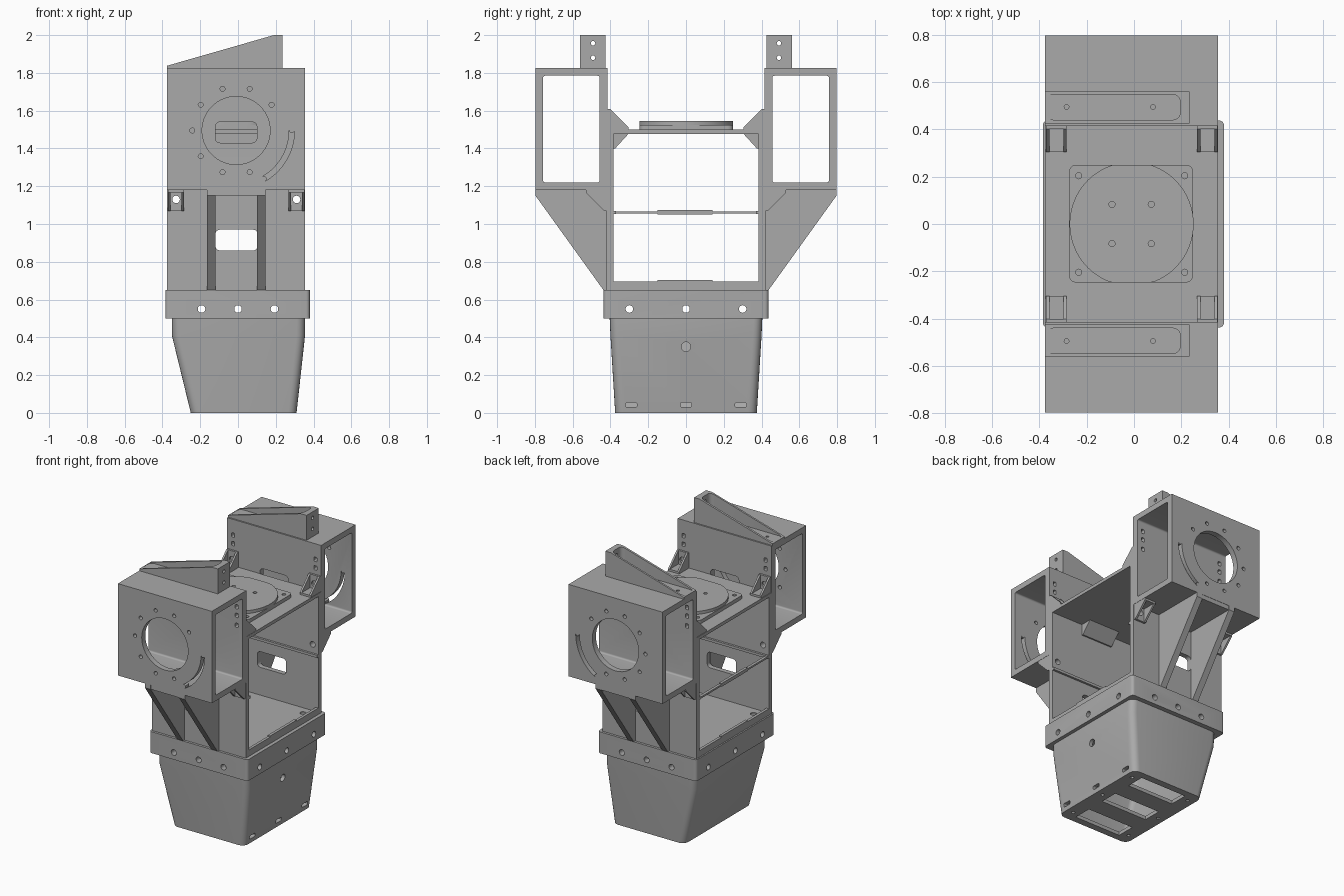
import bpy, bmesh, math
from mathutils import Vector

cube = bpy.data.objects.get("Cube")
if cube:
    bpy.data.objects.remove(cube)

GREY = (0.4, 0.4, 0.4, 1)
mat = bpy.data.materials.new("plain grey")
mat.use_nodes = True
mat.diffuse_color = GREY
mat.node_tree.nodes["Principled BSDF"].inputs["Base Color"].default_value = GREY

X0, X1, CX = -0.375, 0.355, -0.01   # body width and its middle
WALL, BOX = 0.385, 0.42             # inner faces of the side panel and of the side box


# ---- outline helpers (2D) ----
def circle(u, v, r, n=32):
    return [(u + r * math.cos(math.tau * i / n), v + r * math.sin(math.tau * i / n)) for i in range(n)]


def rrect(u0, u1, v0, v1, r=0.0, n=5):
    if r == 0:
        return [(u0, v0), (u1, v0), (u1, v1), (u0, v1)]
    pts = []
    corners = [(u1 - r, v1 - r), (u0 + r, v1 - r), (u0 + r, v0 + r), (u1 - r, v0 + r)]
    for q, (u, v) in enumerate(corners):
        for i in range(n + 1):
            a = math.pi / 2 * (q + i / n)
            pts.append((u + r * math.cos(a), v + r * math.sin(a)))
    return pts


def arc_slot(u, v, r, w, a0, a1, n=20):
    def polar(rad, a):
        return (u + rad * math.cos(a), v + rad * math.sin(a))

    def cap(a, start):
        c = polar(r, a)
        return [(c[0] + w * math.cos(start + math.pi * i / 6), c[1] + w * math.sin(start + math.pi * i / 6))
                for i in range(1, 6)]
    angles = [a0 + (a1 - a0) * i / n for i in range(n + 1)]
    outer = [polar(r + w, a) for a in angles]
    inner = [polar(r - w, a) for a in reversed(angles)]
    return outer + cap(a1, a1) + inner + cap(a0, a0 + math.pi)


# ---- solid helpers: a part is a list of lofts, each loft a list of 3D rings ----
def prism(pts, axis, a, b):
    place = {"X": lambda p, h: (h, p[0], p[1]),
             "Y": lambda p, h: (p[0], h, p[1]),
             "Z": lambda p, h: (p[0], p[1], h)}[axis]
    return [[place(p, h) for p in pts] for h in (a, b)]


def block(x0, x1, y0, y1, z0, z1):
    return prism(rrect(x0, x1, y0, y1), "Z", z0, z1)


def mesh_object(name, lofts):
    bm = bmesh.new()
    for rings in lofts:
        vs = [[bm.verts.new(Vector(p)) for p in ring] for ring in rings]
        n = len(vs[0])
        faces = [bm.faces.new(vs[0]), bm.faces.new(vs[-1])]
        for lo, hi in zip(vs, vs[1:]):
            for i in range(n):
                faces.append(bm.faces.new((lo[i], lo[(i + 1) % n], hi[(i + 1) % n], hi[i])))
        bmesh.ops.recalc_face_normals(bm, faces=faces)
    me = bpy.data.meshes.new(name)
    bm.to_mesh(me)
    bm.free()
    ob = bpy.data.objects.new(name, me)
    bpy.context.scene.collection.objects.link(ob)
    return ob


def part(name, solids, cuts=(), mirror=False):
    ob = mesh_object(name, solids)
    cutter = None
    if cuts:
        cutter = mesh_object(name + "_cutter", cuts)
        cutter.hide_render = True
        mod = ob.modifiers.new("cut", "BOOLEAN")
        mod.operation, mod.solver, mod.object = "DIFFERENCE", "EXACT", cutter
        mod.use_self = True
    if mirror:
        mod = ob.modifiers.new("mirror", "MIRROR")
        mod.use_axis = (False, True, False)
        mod.use_mirror_merge = False
    dg = bpy.context.evaluated_depsgraph_get()
    me = bpy.data.meshes.new_from_object(ob.evaluated_get(dg))
    ob.modifiers.clear()
    ob.data = me
    if cutter:
        bpy.data.objects.remove(cutter)
    me.materials.clear()
    me.materials.append(mat)
    bpy.ops.object.select_all(action="DESELECT")
    ob.select_set(True)
    bpy.context.view_layer.objects.active = ob
    bpy.ops.object.shade_smooth_by_angle(angle=math.radians(30))
    return ob


# ---- tapered hollow base ----
def tub(inset, levels):
    shape = {0: (-0.25, 0.31, 0.375), 0.41: (-0.35, 0.355, 0.4), 0.52: (-0.35, 0.355, 0.405)}
    rings = []
    for key, z in zip(shape, levels):
        x0, x1, y = shape[key]
        outline = rrect(x0 + inset, x1 - inset, -y + inset, y - inset, 0.045 - inset / 2)
        rings.append([(px, py, z) for px, py in outline])
    return rings


cuts = [tub(0.025, (0.025, 0.41, 0.6)), prism(circle(0, 0.35, 0.025), "X", 0.3, 0.42)]
for y in (-0.29, 0, 0.29):
    cuts.append(prism(rrect(y - 0.03, y + 0.03, 0.03, 0.055, 0.008), "X", 0.27, 0.4))
    cuts.append(block(-0.15, 0.21, y * 0.9 - 0.065, y * 0.9 + 0.065, -0.1, 0.1))
    for x in (-0.2, 0.26):
        cuts.append(prism(circle(x, y, 0.012, 12), "Z", -0.1, 0.1))
part("base_tub", [tub(0, (0, 0.41, 0.52))], cuts)

# ---- collar with screw holes ----
cuts = [prism(rrect(-0.345, 0.345, -0.395, 0.395, 0.03), "Z", 0.4, 0.8)]
for i in (-1, 0, 1):
    for s in (-1, 1):
        cuts.append(prism(circle(i * 0.193, 0.55, 0.02, 20), "Y", s * 0.39, s * 0.5))
        cuts.append(prism(circle(i * 0.3, 0.55, 0.02, 20), "X", s * 0.34, s * 0.45))
part("collar", [prism(rrect(-0.385, 0.38, -0.437, 0.437, 0.02), "Z", 0.5, 0.65)], cuts)

# ---- floor tray with raised rims ----
part("floor_tray", [block(X0, X1, -0.4, 0.4, 0.635, 0.665)],
     [prism(circle(x, s * 0.32, 0.02, 20), "Z", 0.655, 0.7) for x in (-0.3, 0.28) for s in (-1, 1)])
for name, x in (("left_floor_rim", X1 - 0.02), ("right_floor_rim", X0)):
    part(name, [block(x, x + 0.02, -WALL, WALL, 0.66, 0.695), block(x, x + 0.02, -0.15, 0.14, 0.69, 0.703)])

# ---- side panels, shared bracket hole positions ----
SCREW_X = (-0.328, 0.31)
slot = rrect(-0.12, 0.1, 1.43, 1.54, 0.025)
cuts = [prism(rrect(-0.12, 0.105, 0.86, 0.97, 0.025), "Y", 0.3, 0.5), prism(slot, "Y", 0.3, 0.5)]
cuts += [prism(circle(x, 1.13, 0.02, 20), "Y", 0.3, 0.5) for x in SCREW_X]
part("side_panel", [block(X0, X1, WALL, BOX, 0.645, 1.5)], cuts, mirror=True)

# ---- drawer ledges and cross rail ----
part("panel_ledge", [block(X0, X1, WALL - 0.015, WALL + 0.005, 1.052, 1.07)], mirror=True)
part("cross_rail", [block(X0, X0 + 0.02, -WALL, WALL, 1.055, 1.067),
                    block(X0, X0 + 0.02, -0.15, 0.14, 1.05, 1.073)])

# ---- sloping hood behind each panel slot ----
part("slot_hood", [prism([(0.3, 1.482), (WALL + 0.002, 1.482), (WALL + 0.002, 1.4), (WALL - 0.01, 1.4)],
                         "X", -0.13, 0.11)], mirror=True)

# ---- top deck, square mount and turntable ----
part("top_deck", [block(X0, X1, -0.415, 0.415, 1.477, 1.5)])
part("mount_plate", [prism(rrect(-0.275, 0.25, -0.247, 0.25, 0.03), "Z", 1.498, 1.525)],
     [prism(circle(CX + s * 0.224, t * 0.204, 0.013, 16), "Z", 1.4, 1.6) for s in (-1, 1) for t in (-1, 1)])
disc = [(u, max(-0.247, min(0.25, v))) for u, v in circle(CX, 0, 0.262, 80)]
part("turntable", [prism(disc, "Z", 1.523, 1.546)],
     [prism(circle(CX + s * 0.083, t * 0.083, 0.013, 16), "Z", 1.535, 1.6) for s in (-1, 1) for t in (-1, 1)])

# ---- side boxes with bearing opening, bolt circle and curved slot ----
CZ = 1.495
cuts = [prism(rrect(0.457, 0.757, 1.22, 1.785, 0.012), "X", -0.6, 0.6),
        prism(circle(CX, CZ, 0.18, 64), "Y", 0.7, 0.9),
        prism(arc_slot(CX, CZ, 0.295, 0.014, 0, -math.pi / 3), "Y", 0.7, 0.9),
        prism(slot, "Y", 0.4, 0.5)]
for i in range(1, 9):
    a = math.radians(36 * i)
    cuts.append(prism(circle(CX + 0.232 * math.cos(a), CZ + 0.232 * math.sin(a), 0.013, 16), "Y", 0.7, 0.9))
for x in SCREW_X:
    cuts += [prism(rrect(x - 0.012, x + 0.012, z, z + 0.03, 0.006), "Y", 0.4, 0.5) for z in (1.57, 1.64, 1.7)]
part("side_box", [block(X0, X1, BOX - 0.005, 0.797, 1.18, 1.825)], cuts, mirror=True)

# ---- support ribs under the boxes ----
rib = [(BOX - 0.005, 0.65), (0.437, 0.65), (0.797, 1.15), (0.797, 1.182), (BOX - 0.005, 1.182)]
for name, x in (("right_rib", -0.165), ("left_rib", 0.1)):
    part(name, [prism(rib, "X", x, x + 0.045)], mirror=True)
part("rib_cap", [block(-0.13, 0.11, BOX - 0.005, 0.795, 1.15, 1.182)], mirror=True)

# ---- hollow sloping fins on the boxes ----
fin = [(X0, 1.82), (0.235, 1.82), (0.235, 2.0), (0.19, 2.0), (X0, 1.838)]
cuts = [prism(rrect(-0.37, 0.195, 0.44, 0.547, 0.03), "Z", 1.838, 2.1)]
cuts += [prism(circle(0.492, z, 0.012, 16), "X", 0.15, 0.3) for z in (1.88, 1.957)]
cuts += [prism(circle(x, 0.495, 0.01, 12), "Z", 1.8, 1.85) for x in (-0.285, 0.08)]
part("top_fin", [prism(fin, "Y", 0.425, 0.56)], cuts, mirror=True)


# ---- cheeked corner brackets: on the deck and under the boxes ----
def bracket(name, x, y, z, sy, sz):
    leg, t, w = 0.11, 0.014, 0.086
    prof = [(0, 0), (leg, 0), (leg, t), (t, leg), (0, leg)]
    solid = prism([(y + sy * u, z + sz * v) for u, v in prof], "X", x - w / 2, x + w / 2)
    pocket = prism([(y + sy * u, z + sz * v) for u, v in ((t, t), (0.2, t), (0.2, 0.2), (t, 0.2))],
                   "X", x - w / 2 + 0.013, x + w / 2 - 0.013)
    hole_y = prism(circle(x, z + sz * 0.05, 0.02, 20), "Y", y - sy * 0.05, y + sy * 0.013)
    hole_y[1] = [(px, y + sy * 0.03, pz) for px, _, pz in hole_y[1]]
    part(name, [solid], [pocket, hole_y], mirror=True)


for side, x in zip(("right", "left"), SCREW_X):
    bracket(side + "_deck_bracket", x, 0.415, 1.5, -1, 1)
    bracket(side + "_box_bracket", x, 0.42, 1.18, 1, -1)
